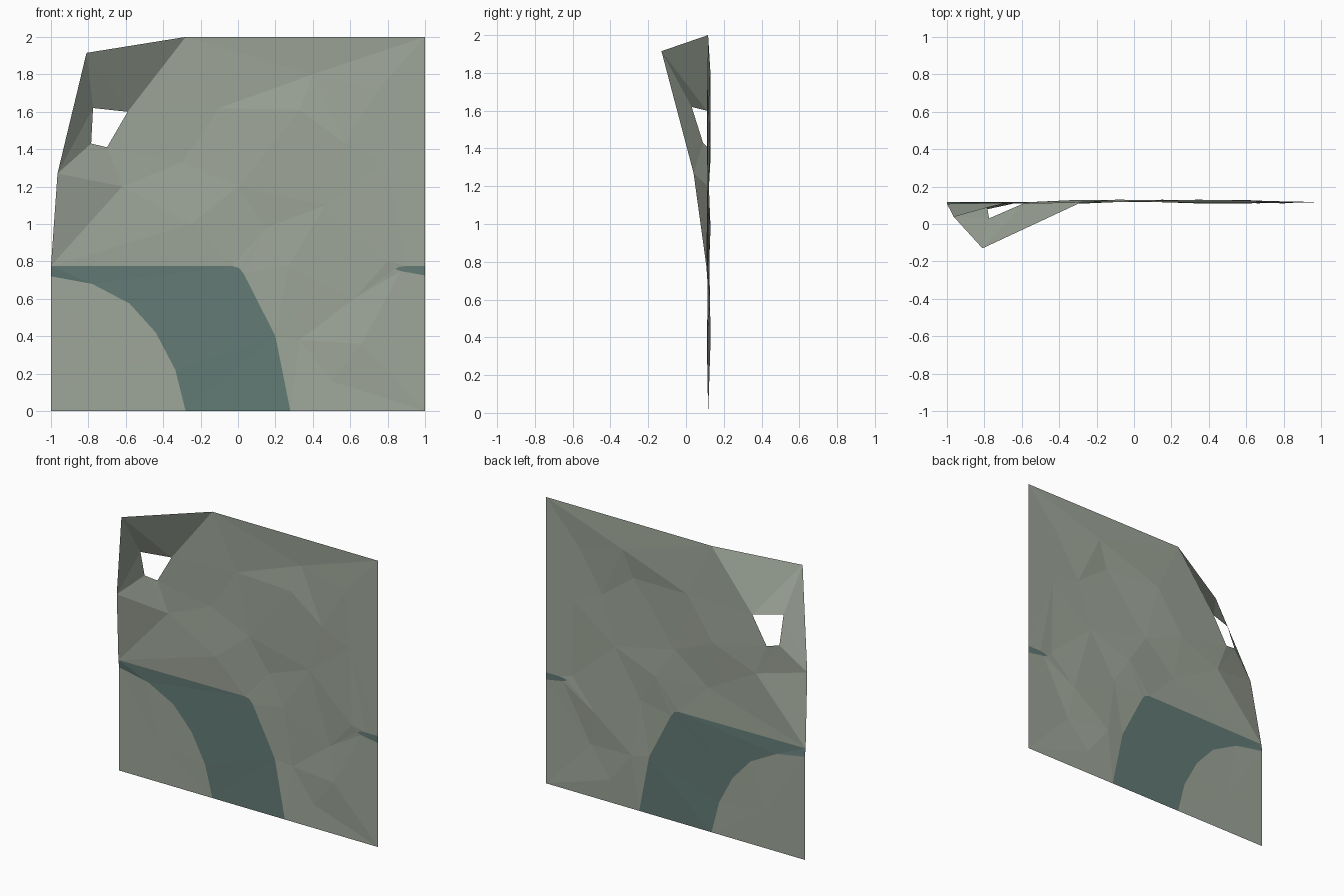
import bpy
import math
from mathutils import Vector
from mathutils.geometry import delaunay_2d_cdt

if "Cube" in bpy.data.objects:
    bpy.data.objects.remove(bpy.data.objects["Cube"])


def material(name, rgb):
    m = bpy.data.materials.new(name)
    m.diffuse_color = (*rgb, 1)
    m.use_nodes = True
    m.node_tree.nodes["Principled BSDF"].inputs["Base Color"].default_value = m.diffuse_color
    return m


def inside(p, poly):
    hit = False
    for (ax, az), (bx, bz) in zip(poly, poly[1:] + poly[:1]):
        if (az > p.y) != (bz > p.y) and p.x < ax + (p.y - az) * (bx - ax) / (bz - az):
            hit = not hit
    return hit


# Torn opening and painted patches, as (x, z) outlines
hole = [(-.775, 1.62), (-.59, 1.6), (-.70, 1.41), (-.785, 1.43)]
patch = [(-1, .775), (-.03, .775), (.005, .765), (.03, .735), (.2, .4), (.28, 0),
         (-.28, 0), (-.335, .22), (-.44, .42), (-.58, .575), (-.78, .68), (-1, .72)]
fleck = [(1, .775), (.9, .775), (.86, .77), (.84, .76), (.87, .748), (1, .725)]
outline = [(-1, 0), (1, 0), (1, 2), (-.28, 2), (-.81, 1.915), (-.965, 1.27)]

# Crumple points across the panel
dents = [(-.62, 1.2), (-.3, 1.33), (0, 1.2), (-.1, 1.62), (.4, 1.8), (.75, 1.72),
         (.33, 1.61), (.57, 1.43), (.79, 1.33), (.15, .98), (.47, 1.1), (.27, .78),
         (.8, .8), (.66, .36), (.33, .38), (.5, .16), (-.25, 1.0), (-.7, .27), (.62, .6)]

# Depth of the corner that is bent towards the front
bent = {(-.81, 1.915): -.13, (-.965, 1.27): .04, (-.775, 1.62): .03,
        (-.785, 1.43): .09, (-.59, 1.6): .11, (-.70, 1.41): .11, (-1, .775): .108}
folds = [((-.28, 2), (-.59, 1.6)), ((-.81, 1.915), (-.59, 1.6)),
         ((-.81, 1.915), (-.775, 1.62)), ((-.965, 1.27), (-.775, 1.62)),
         ((-.965, 1.27), (-.785, 1.43)), ((-.965, 1.27), (-.62, 1.2)),
         ((-.62, 1.2), (-1, .775))]

points, edges = [], []


def index(p):
    if p not in points:
        points.append(p)
    return points.index(p)


for poly in (hole, patch, fleck):
    for a, b in zip(poly, poly[1:] + poly[:1]):
        edges.append((index(a), index(b)))
for a, b in folds:
    edges.append((index(a), index(b)))
for p in outline + dents:
    index(p)

flat, _, tris, origin, _, _ = delaunay_2d_cdt(
    [Vector(p) for p in points], edges, [], 0, 1e-5)


def depth(v, sources):
    for s in sources:
        if points[s] in bent:
            return bent[points[s]]
    x, z = v
    if abs(x) > .99 or z < .01 or z > 1.99:
        return .117
    if any(points[s] in dents for s in sources):
        return .12 + .01 * math.sin(9 * x + 13 * z)
    return .118 + .004 * math.sin(4 * x + 3 * z)


verts = [(v.x, depth(v, s), v.y) for v, s in zip(flat, origin)]
faces, slots = [], []
for t in tris:
    c = sum((flat[i] for i in t), Vector((0, 0))) / 3
    if not inside(c, hole):
        faces.append(t)
        slots.append(int(inside(c, patch) or inside(c, fleck)))

# Thin crumpled panel
mesh = bpy.data.meshes.new("bent_panel")
mesh.from_pydata(verts, [], faces)
mesh.materials.append(material("grey green", (.342, .381, .319)))
mesh.materials.append(material("dark teal", (.125, .198, .178)))
for poly, slot in zip(mesh.polygons, slots):
    poly.material_index = slot
panel = bpy.data.objects.new("bent_panel", mesh)
bpy.context.collection.objects.link(panel)
